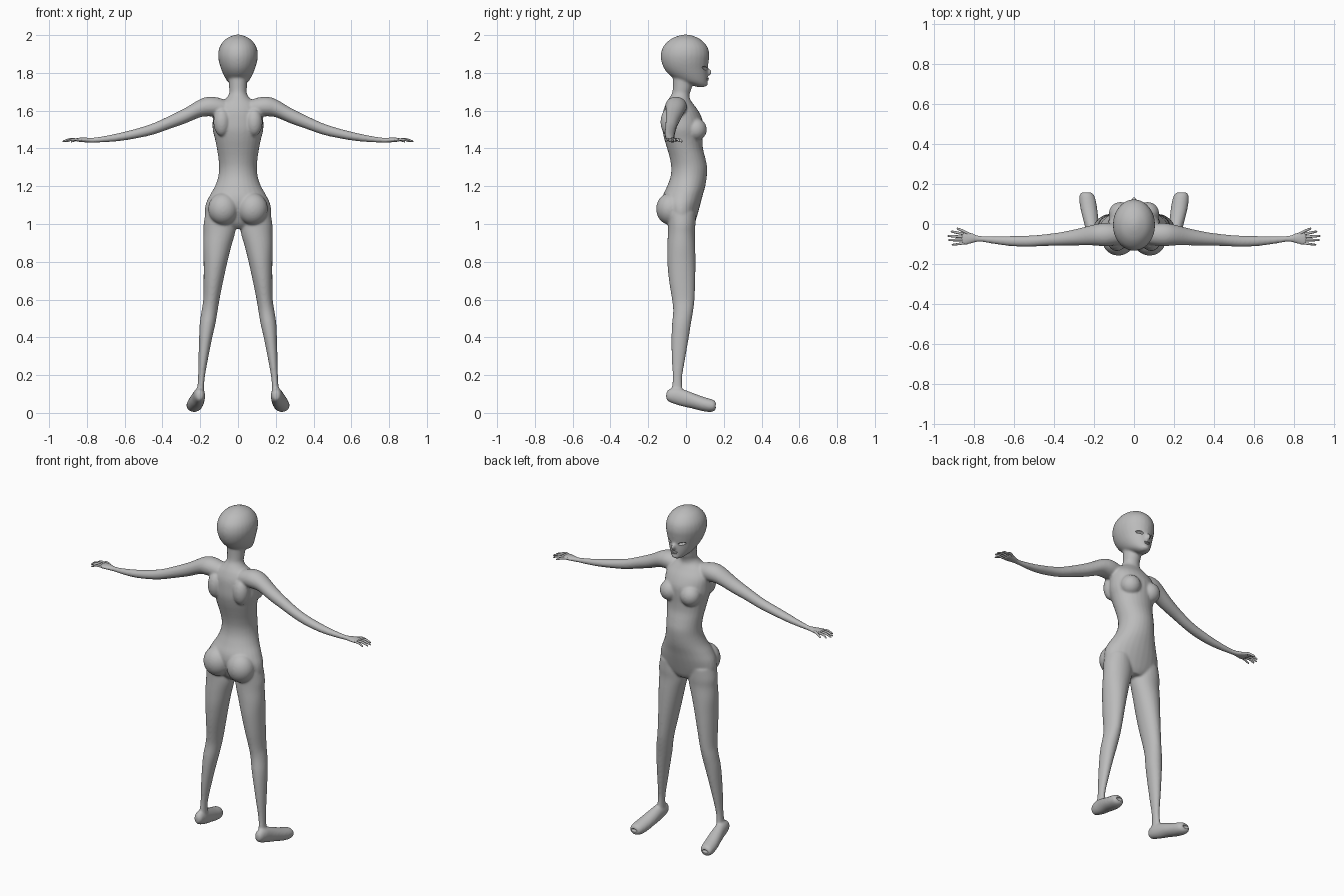
import bpy, bmesh, math
from mathutils import Vector, Matrix

if "Cube" in bpy.data.objects:
    bpy.data.objects.remove(bpy.data.objects["Cube"], do_unlink=True)

skin = bpy.data.materials.new("plain grey")
skin.use_nodes = True
grey = (0.5, 0.5, 0.5, 1)
skin.diffuse_color = grey
skin.node_tree.nodes["Principled BSDF"].inputs["Base Color"].default_value = grey


def finish(bm, name):
    bmesh.ops.recalc_face_normals(bm, faces=bm.faces)
    mesh = bpy.data.meshes.new(name)
    bm.to_mesh(mesh)
    bm.free()
    mesh.materials.append(skin)
    mesh.shade_smooth()
    obj = bpy.data.objects.new(name, mesh)
    bpy.context.collection.objects.link(obj)
    return obj


def spline(a, b, c, d, t):
    return b + (c - a) * (t / 2) + (2 * a - 5 * b + 4 * c - d) * (t * t / 2) \
        + (3 * (b - c) + d - a) * (t ** 3 / 2)


def loft(bm, rows, place, sides=28, steps=4):
    """Skin smooth oval rings; place(row, cos, sin) returns a point."""
    rows = [Vector(r) for r in rows]
    padded = [rows[0]] + rows + [rows[-1]]
    dense = [spline(*padded[i:i + 4], k / steps)
             for i in range(len(rows) - 1) for k in range(steps)] + [rows[-1]]
    rings = []
    for row in dense:
        angles = [2 * math.pi * k / sides for k in range(sides)]
        rings.append([bm.verts.new(place(row, math.cos(a), math.sin(a))) for a in angles])
    for low, high in zip(rings, rings[1:]):
        for k in range(sides):
            n = (k + 1) % sides
            bm.faces.new((low[k], low[n], high[n], high[k]))
    bm.faces.new(rings[0])
    bm.faces.new(rings[-1])


def ball(bm, centre, radii, tilt=0):
    m = Matrix.Translation(centre) @ Matrix.Rotation(tilt, 4, 'Y') @ Matrix.Diagonal((*radii, 1))
    bmesh.ops.create_uvsphere(bm, u_segments=24, v_segments=16, radius=1, matrix=m)


# Ring placers: upright rows are (z, half width, back, front)
def upright(r, c, s):
    return (r[1] * c, (r[2] + r[3]) / 2 + (r[3] - r[2]) / 2 * s, r[0])


# Torso and neck
torso = [(0.975, .06, -.06, .03), (1.0, .13, -.085, .045), (1.04, .172, -.105, .058),
         (1.1, .172, -.125, .075), (1.15, .15, -.122, .088), (1.2, .122, -.1, .102),
         (1.25, .105, -.082, .11), (1.3, .1, -.078, .112), (1.35, .104, -.086, .102),
         (1.4, .112, -.1, .09), (1.45, .122, -.115, .088), (1.5, .134, -.125, .09),
         (1.55, .134, -.125, .088), (1.6, .13, -.12, .065), (1.64, .1, -.105, .035),
         (1.665, .064, -.09, .02), (1.69, .047, -.075, .02), (1.72, .047, -.07, .03),
         (1.78, .05, -.07, .04)]
# Head
head = [(1.725, .016, .06, .098), (1.735, .034, .03, .109), (1.755, .056, -.035, .113),
        (1.785, .074, -.083, .115), (1.82, .089, -.114, .115), (1.86, .101, -.13, .12),
        (1.9, .105, -.133, .123), (1.94, .096, -.12, .112), (1.975, .07, -.086, .08),
        (1.995, .035, -.045, .04), (2.003, .006, -.01, .006)]
# Leg rows: z, inner x, outer x, back, front
leg = [(1.06, .02, .172, -.1, .05), (1.0, .012, .182, -.095, .05), (.95, .016, .182, -.096, .047),
       (.88, .036, .184, -.099, .049), (.8, .056, .182, -.099, .05), (.7, .078, .182, -.09, .049),
       (.6, .098, .184, -.074, .045), (.54, .108, .193, -.068, .038), (.47, .12, .203, -.074, .026),
       (.4, .136, .206, -.077, .015), (.3, .156, .209, -.076, -.002), (.2, .174, .211, -.071, -.019),
       (.15, .179, .214, -.073, -.02), (.1, .178, .22, -.08, -.015)]
# Foot rows: y, x, z, half width, half height
foot = [(-.105, .203, .09, .012, .016), (-.092, .203, .092, .024, .032), (-.06, .205, .09, .031, .043),
        (-.02, .209, .081, .034, .046), (.03, .217, .066, .039, .042), (.08, .226, .05, .042, .039),
        (.12, .232, .041, .041, .036), (.147, .236, .038, .035, .03), (.158, .238, .038, .022, .018)]
# Arm rows: x, y, z, half depth, half height
arm = [(.05, -.05, 1.61, .045, .04), (.1, -.052, 1.618, .054, .05), (.15, -.053, 1.622, .058, .052),
       (.2, -.055, 1.613, .052, .048), (.28, -.065, 1.573, .042, .041), (.36, -.074, 1.539, .034, .035),
       (.45, -.081, 1.503, .029, .03), (.53, -.086, 1.481, .028, .026), (.62, -.085, 1.462, .025, .022),
       (.7, -.08, 1.45, .019, .017), (.77, -.074, 1.444, .015, .013), (.81, -.071, 1.445, .026, .013),
       (.84, -.071, 1.446, .034, .011), (.862, -.072, 1.446, .032, .008)]

bm = bmesh.new()
loft(bm, torso, upright)
loft(bm, head, upright)
for side in (-1, 1):
    loft(bm, leg, lambda r, c, s: (side * ((r[1] + r[2]) / 2 + (r[2] - r[1]) / 2 * c),
                                   (r[3] + r[4]) / 2 + (r[4] - r[3]) / 2 * s, r[0]))
    loft(bm, foot, lambda r, c, s: (side * (r[1] + r[3] * c), r[0], r[2] + r[4] * s))
    loft(bm, arm, lambda r, c, s: (side * r[0], r[1] + r[3] * c, r[2] + r[4] * s))
    ball(bm, (side * .078, -.083, 1.08), (.08, .075, .085))    # buttock
    ball(bm, (side * .068, .052, 1.5), (.058, .058, .06))      # breast
    ball(bm, (side * .085, -.09, 1.54), (.045, .045, .075))    # shoulder blade
ball(bm, (0, .113, 1.803), (.012, .024, .02))                  # nose
ball(bm, (0, .1, 1.742), (.025, .016, .014))                   # chin
body = finish(bm, "body")

# Fuse the parts into one skin, then soften the joins
remesh = body.modifiers.new("fuse", 'REMESH')
remesh.mode = 'VOXEL'
remesh.voxel_size = .006
remesh.use_smooth_shade = True
soften = body.modifiers.new("soften", 'SMOOTH')
soften.factor = .5
soften.iterations = 8

# Eye sockets and toe hollows
bm = bmesh.new()
for side in (-1, 1):
    ball(bm, (side * .047, .104, 1.826), (.025, .022, .009), -side * .2)
    ball(bm, (side * .238, .16, .038), (.02, .012, .01))
cutter = finish(bm, "socket_cutter")
cutter.hide_render = True
cut = body.modifiers.new("sockets", 'BOOLEAN')
cut.operation = 'DIFFERENCE'
cut.solver = 'EXACT'
cut.object = cutter

# Bake the modifiers and drop the cutter
baked = bpy.data.meshes.new_from_object(body.evaluated_get(bpy.context.evaluated_depsgraph_get()))
body.modifiers.clear()
body.data = baked
baked.materials.clear()
baked.materials.append(skin)
baked.polygons.foreach_set("material_index", [0] * len(baked.polygons))
bpy.data.objects.remove(cutter, do_unlink=True)
bpy.ops.object.select_all(action='DESELECT')
body.select_set(True)
bpy.context.view_layer.objects.active = body
bpy.ops.object.shade_smooth_by_angle(angle=math.radians(40))

# Lips
bm = bmesh.new()
ball(bm, (0, .11, 1.772), (.019, .011, .0045))
ball(bm, (0, .109, 1.764), (.016, .011, .005))
finish(bm, "lips")

# Fingers: base x, base y, knuckle, tip x, tip y, thickness
fingers = {"thumb": (.815, -.055, .85, .885, -.024, .0075),
           "index_finger": (.85, -.05, .885, .915, -.038, .0065),
           "middle_finger": (.85, -.065, .89, .93, -.06, .0065),
           "ring_finger": (.85, -.08, .89, .927, -.08, .0065),
           "little_finger": (.845, -.095, .875, .91, -.103, .0058)}
for side, label in ((-1, "right"), (1, "left")):
    for name, (x0, y0, xm, x1, y1, r) in fingers.items():
        ym = y0 + (y1 - y0) * .6
        rows = [(x0, y0, 1.446, r), (xm, ym, 1.448, r), (x1 - .006, y1, 1.438, r * .75),
                (x1, y1, 1.436, r * .2)]
        bm = bmesh.new()
        loft(bm, rows, lambda p, c, s: (side * p[0], p[1] + p[3] * c, p[2] + p[3] * s), 12)
        finish(bm, label + "_" + name)
